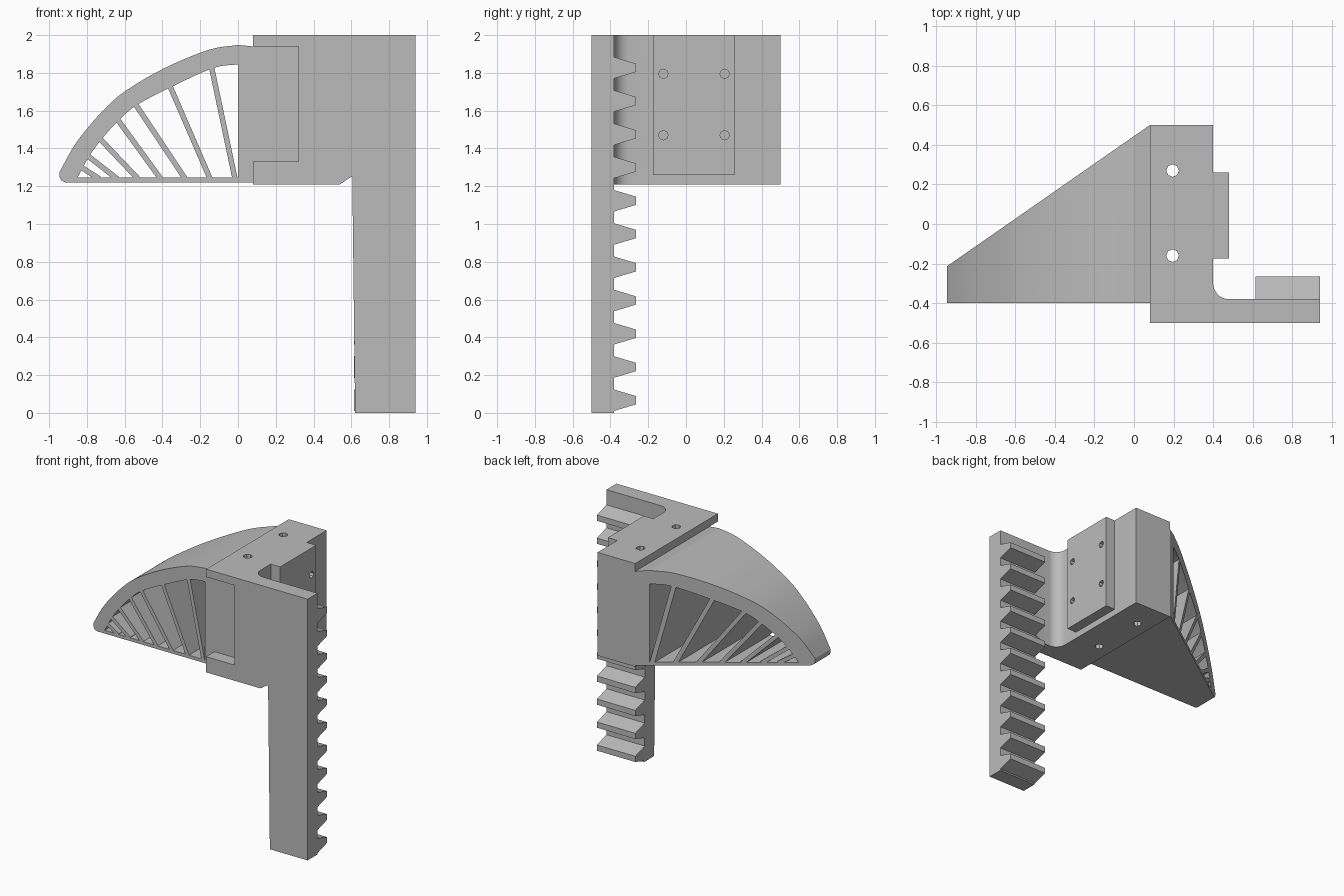
import bpy, bmesh, math
from mathutils import Vector

cube = bpy.data.objects.get("Cube")
if cube:
    bpy.data.objects.remove(cube, do_unlink=True)

grey = bpy.data.materials.new("plain grey")
grey.use_nodes = True
GREY = (0.5, 0.5, 0.5, 1)
grey.diffuse_color = GREY
grey.node_tree.nodes["Principled BSDF"].inputs["Base Color"].default_value = GREY

# Maps (u, v, depth) to world space for each extrusion direction
AXES = {
    "x": lambda u, v, d: (d, u, v),
    "y": lambda u, v, d: (u, d, v),
    "z": lambda u, v, d: (u, v, d),
}


def prism(name, profile, axis, low, high, slant=None):
    """Extrude a flat profile along an axis, optionally trimmed by a plane."""
    bm = bmesh.new()
    face = bm.faces.new([bm.verts.new(AXES[axis](u, v, low)) for u, v in profile])
    side = bmesh.ops.extrude_face_region(bm, geom=[face])["geom"]
    shift = Vector(AXES[axis](0, 0, high - low))
    bmesh.ops.translate(bm, vec=shift, verts=[g for g in side if isinstance(g, bmesh.types.BMVert)])
    if slant:
        point, normal = slant
        bmesh.ops.bisect_plane(bm, geom=bm.verts[:] + bm.edges[:] + bm.faces[:],
                               plane_co=point, plane_no=normal, clear_outer=True)
        bmesh.ops.holes_fill(bm, edges=[e for e in bm.edges if e.is_boundary], sides=0)
    bmesh.ops.recalc_face_normals(bm, faces=bm.faces[:])
    mesh = bpy.data.meshes.new(name)
    bm.to_mesh(mesh)
    bm.free()
    obj = bpy.data.objects.new(name, mesh)
    bpy.context.collection.objects.link(obj)
    mesh.materials.append(grey)
    return obj


def rect(u0, u1, v0, v1):
    return [(u0, v0), (u1, v0), (u1, v1), (u0, v1)]


def ring(u, v, radius, sides=8):
    return [(u + radius * math.cos(math.tau * i / sides),
             v + radius * math.sin(math.tau * i / sides)) for i in range(sides)]


def cut(obj, cutter):
    cutter.hide_render = True
    cutter.hide_set(True)
    cutter.display_type = "WIRE"
    mod = obj.modifiers.new("cut", "BOOLEAN")
    mod.operation = "DIFFERENCE"
    mod.solver = "EXACT"
    mod.object = cutter


def smooth_path(points, steps=5):
    """Catmull-Rom curve through the points."""
    pts = [Vector(p) for p in points]
    pts = [2 * pts[0] - pts[1]] + pts + [2 * pts[-1] - pts[-2]]
    out = []
    for a, b, c, d in zip(pts, pts[1:], pts[2:], pts[3:]):
        for i in range(steps):
            t = i / steps
            out.append(0.5 * (2 * b + (c - a) * t + (2 * a - 5 * b + 4 * c - d) * t * t
                              + (3 * b - a - 3 * c + d) * t ** 3))
    return [tuple(p) for p in out] + [tuple(pts[-2])]


def shade(obj):
    bpy.ops.object.select_all(action="DESELECT")
    obj.select_set(True)
    bpy.context.view_layer.objects.active = obj
    bpy.ops.object.shade_smooth_by_angle(angle=math.radians(25))


# Mounting block with a filleted front flange
R = 0.08
fillet = [(0.4 + R - R * math.cos(a), -0.38 + R - R * math.sin(a))
          for a in [math.pi / 2 * (1 - i / 8) for i in range(9)]]
block = prism("mounting_block",
              [(0.08, -0.5), (0.62, -0.5), (0.62, -0.38)] + fillet + [(0.4, 0.5), (0.08, 0.5)],
              "z", 1.21, 2.0)
shade(block)
plate = prism("mounting_plate", rect(-0.175, 0.26, 1.26, 2.0), "x", 0.4, 0.48)

# Front pocket, corner relief and bolt holes
cut(block, prism("pocket_cutter", rect(0.0, 0.32, 1.33, 1.94), "y", -0.6, -0.4))
cut(block, prism("relief_cutter", [(0.54, 1.2), (0.54, 1.21), (0.6, 1.25), (0.63, 1.25), (0.63, 1.2)],
                 "y", -0.6, -0.3))
for y in (-0.16, 0.27):
    cut(block, prism("bolt_hole_cutter", ring(0.195, y, 0.032), "z", 1.1, 2.1))
for y in (-0.12, 0.205):
    for z in (1.47, 1.795):
        screw = prism("screw_hole_cutter", ring(y, z, 0.025), "x", 0.3, 0.6)
        cut(plate, screw)
        cut(block, screw)

# Toothed rack hanging from the flange
prism("rack_bar", [(0.62, 0), (0.94, 0), (0.94, 2), (0.605, 2), (0.605, 1.25)], "y", -0.5, -0.38)
for i in range(11):
    z = 0.067 + 0.176 * i
    prism("rack_tooth", [(-0.385, z - 0.058), (-0.265, z - 0.022), (-0.265, z + 0.022), (-0.385, z + 0.058)],
          "x", 0.615, 0.94)

# Curved wing frame, trimmed by a slanted back plane
slant = (Vector((0.08, 0.5, 0)), Vector((-0.71, 1.02, 0)).normalized())
outer = smooth_path([(-0.945, 1.275), (-0.87, 1.41), (-0.795, 1.51), (-0.705, 1.61), (-0.595, 1.705),
                     (-0.39, 1.825), (-0.155, 1.922), (0, 1.948)])
inner = smooth_path([(-0.85, 1.245), (-0.79, 1.355), (-0.725, 1.445), (-0.635, 1.545), (-0.535, 1.63),
                     (-0.344, 1.73), (-0.13, 1.826), (0, 1.845)])
tip = [(-0.915, 1.22), (-0.935, 1.23), (-0.945, 1.25)]
wing = prism("wing_frame", [(0, 1.22)] + tip + outer + inner[::-1] + [(0, 1.245)],
             "y", -0.4, 0.6, slant)
shade(wing)
prism("wing_root", [(0, 1.22), (0.08, 1.22), (0.08, 1.94), (0, 1.948)], "y", -0.4, 0.6, slant)

# Fanned ribs: foot position on the base, then the point on the rim
ribs = [(-0.016, -0.14, 1.83), (-0.148, -0.36, 1.73), (-0.28, -0.54, 1.63), (-0.41, -0.635, 1.55),
        (-0.53, -0.73, 1.45), (-0.64, -0.795, 1.36), (-0.735, -0.83, 1.3)]
for foot, x, z in ribs:
    a, b = Vector((foot, 1.24)), Vector((x, z))
    side = (b - a).orthogonal().normalized() * 0.014
    prism("wing_rib", [a - side, a + side, b + side, b - side], "y", -0.4, 0.6, slant)
